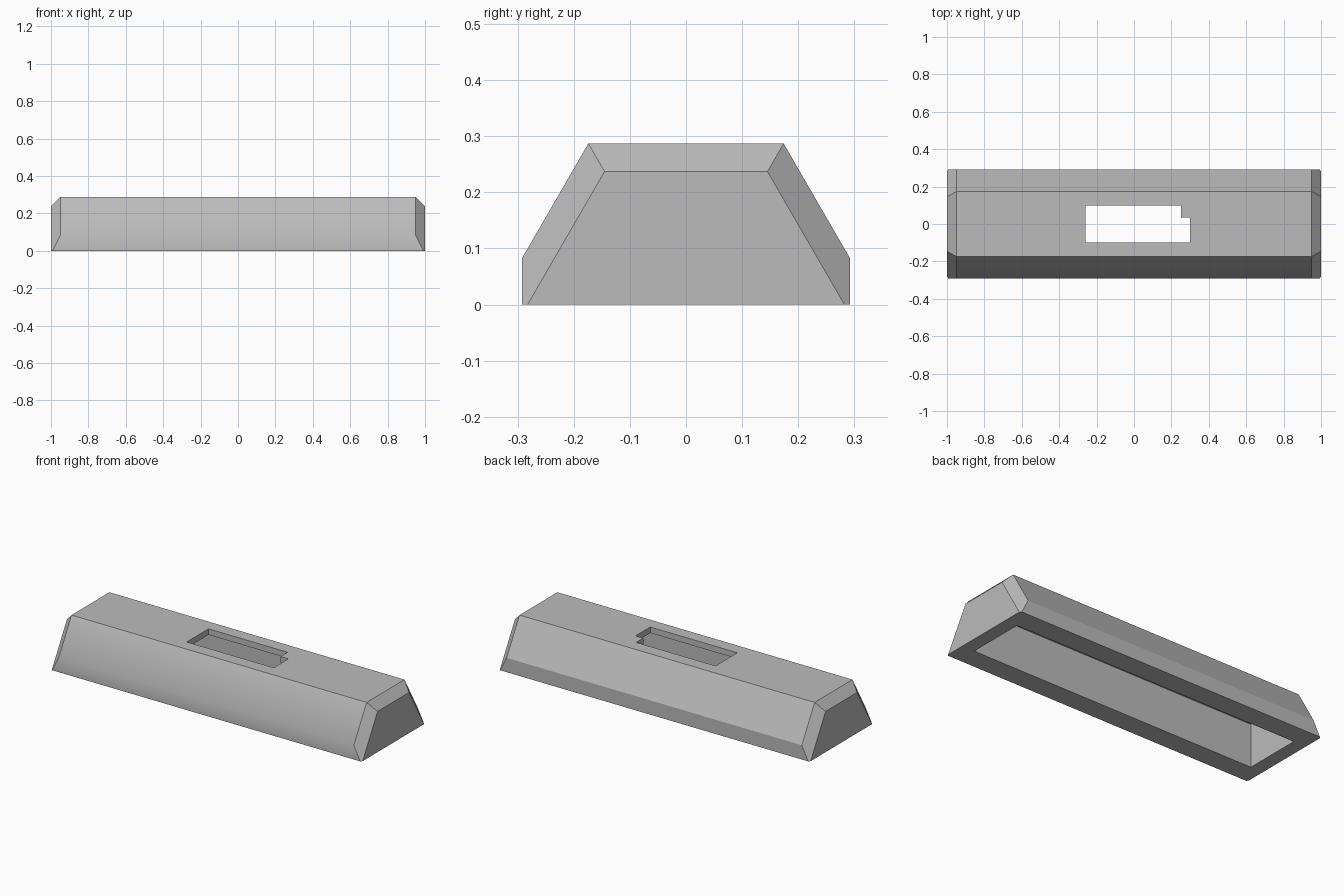
import bpy
import bmesh
import math
from mathutils import Vector

if "Cube" in bpy.data.objects:
    bpy.data.objects.remove(bpy.data.objects["Cube"])

HALF_L, HALF_W, HALF_TOP = 1.0, 0.292, 0.174
WALL_Z, TOP_Z, CHAMFER = 0.083, 0.287, 0.05
CEILING_Z = 0.252

grey = bpy.data.materials.new("light_grey")
grey.use_nodes = True
colour = (0.5, 0.5, 0.5, 1)
grey.diffuse_color = colour
grey.node_tree.nodes["Principled BSDF"].inputs["Base Color"].default_value = colour


def prism(bm, points, direction):
    """Extrude a closed outline along a direction."""
    face = bm.faces.new([bm.verts.new(p) for p in points])
    ext = bmesh.ops.extrude_face_region(bm, geom=[face])["geom"]
    bmesh.ops.translate(bm, vec=direction,
                        verts=[v for v in ext if isinstance(v, bmesh.types.BMVert)])
    bmesh.ops.recalc_face_normals(bm, faces=bm.faces)


def to_object(bm, name):
    mesh = bpy.data.meshes.new(name)
    bm.to_mesh(mesh)
    bm.free()
    mesh.materials.append(grey)
    obj = bpy.data.objects.new(name, mesh)
    bpy.context.collection.objects.link(obj)
    return obj


# Housing: sloped profile swept along x
bm = bmesh.new()
side = [(HALF_W, 0), (HALF_W, WALL_Z), (HALF_TOP, TOP_Z)]
profile = side + [(-y, z) for y, z in reversed(side)]
prism(bm, [(-HALF_L, y, z) for y, z in profile], (2 * HALF_L, 0, 0))

# Equal chamfers around both ends, on the top and on each slope
slope = Vector((0, TOP_Z - WALL_Z, HALF_W - HALF_TOP)).normalized()
for sx in (-1, 1):
    edge_x = sx * (HALF_L - CHAMFER)
    for sy in (-1, 0, 1):
        lean = Vector((0, sy * slope.y, slope.z)) if sy else Vector((0, 0, 1))
        cut = bmesh.ops.bisect_plane(
            bm, geom=bm.verts[:] + bm.edges[:] + bm.faces[:], dist=1e-5,
            plane_co=(edge_x, sy * HALF_TOP, TOP_Z),
            plane_no=Vector((sx, 0, 0)) + lean, clear_outer=True)
        rim = [e for e in cut["geom_cut"] if isinstance(e, bmesh.types.BMEdge)]
        bmesh.ops.edgeloop_fill(bm, edges=rim)
bmesh.ops.recalc_face_normals(bm, faces=bm.faces)
housing = to_object(bm, "housing")

# Cavity open underneath
bm = bmesh.new()
cavity_outline = [(-0.92, -0.17), (0.92, -0.17), (0.92, 0.17), (-0.92, 0.17)]
prism(bm, [(x, y, -0.1) for x, y in cavity_outline], (0, 0, CEILING_Z + 0.1))
cavity = to_object(bm, "cavity_cutter")

# Notched slot through the top
bm = bmesh.new()
slot_outline = [(-0.26, -0.1), (0.3, -0.1), (0.3, 0.035),
                (0.25, 0.035), (0.25, 0.1), (-0.26, 0.1)]
prism(bm, [(x, y, 0.2) for x, y in slot_outline], (0, 0, 0.2))
slot = to_object(bm, "slot_cutter")

for cutter in (cavity, slot):
    cutter.hide_render = True
    mod = housing.modifiers.new(cutter.name, "BOOLEAN")
    mod.operation = "DIFFERENCE"
    mod.solver = "EXACT"
    mod.object = cutter
    bpy.context.view_layer.objects.active = housing
    bpy.ops.object.modifier_apply(modifier=mod.name)
    bpy.data.objects.remove(cutter)

# Soft crease along the front only, every other edge crisp
bm = bmesh.new()
bm.from_mesh(housing.data)
for f in bm.faces:
    f.smooth = f.normal.y < -0.8 and f.calc_center_median().y < -0.2
for e in bm.edges:
    e.smooth = all(f.smooth for f in e.link_faces)
bm.to_mesh(housing.data)
bm.free()
